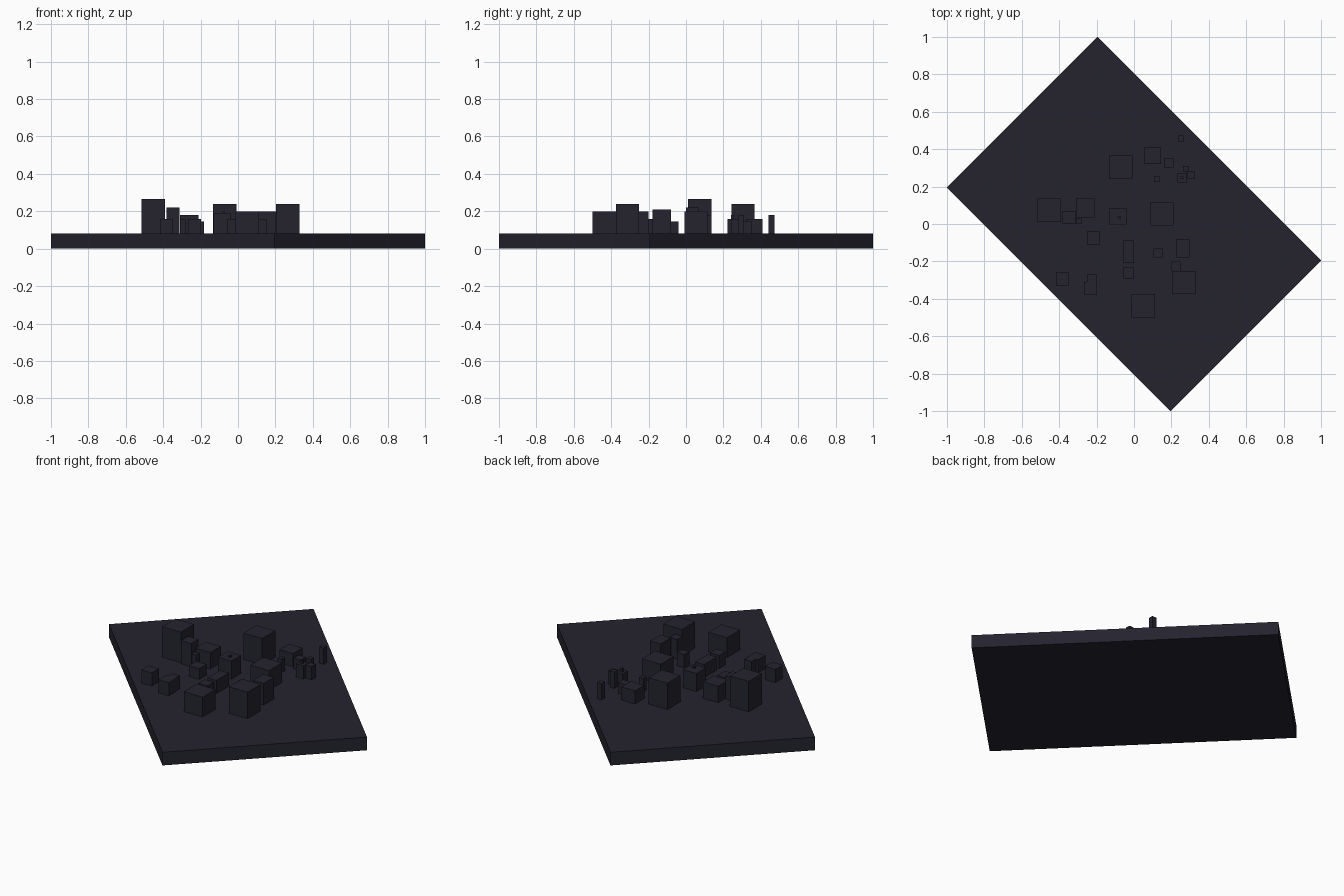
import bpy
import bmesh
from mathutils import Matrix, Vector
from math import radians

cube = bpy.data.objects.get("Cube")
if cube:
    bpy.data.objects.remove(cube, do_unlink=True)


def make_material(name, rgb):
    mat = bpy.data.materials.new(name)
    mat.use_nodes = True
    colour = (*rgb, 1)
    mat.diffuse_color = colour
    shader = mat.node_tree.nodes["Principled BSDF"]
    shader.inputs["Base Color"].default_value = colour
    return mat


slate = make_material("dark slate", (0.018, 0.017, 0.028))


def box(name, centre, size, turn=0):
    """Add one flat-shaded box, optionally turned about the vertical."""
    bm = bmesh.new()
    place = (Matrix.Translation(centre)
             @ Matrix.Rotation(radians(turn), 4, "Z")
             @ Matrix.Diagonal(Vector((*size, 1))))
    bmesh.ops.create_cube(bm, size=1, matrix=place)
    mesh = bpy.data.meshes.new(name)
    bm.to_mesh(mesh)
    bm.free()
    mesh.materials.append(slate)
    obj = bpy.data.objects.new(name, mesh)
    bpy.context.collection.objects.link(obj)


# Ground slab, turned diagonally
ground = 0.08
box("ground_slab", (0, 0, ground / 2), (1.69, 1.14, ground), -45)

# Footprint widths shared by the buildings
large = 0.125
broad = 0.09
medium = 0.07
small = 0.05
tiny = 0.03

# Roof levels shared by the buildings
squat = 0.145
low = 0.16
middle = 0.18
high = 0.2
tall = 0.22
lofty = 0.24
highest = 0.265


def building(name, x, y, width, roof, stretch=1):
    """Stand a block on the slab, reaching up to the roof level."""
    height = roof - ground
    size = (width, width * stretch, height)
    box(name, (x, y, ground + height / 2), size)


# Large buildings
building("back_large_building", -0.07, 0.305, large, lofty)
building("right_large_building", -0.453, 0.073, large, highest)
building("central_large_building", 0.15, 0.055, large, high)
building("left_large_building", 0.265, -0.313, large, lofty)
building("front_large_building", 0.05, -0.437, large, high)

# Medium buildings
building("back_medium_building", 0.1, 0.365, broad, low)
building("right_broad_building", -0.26, 0.085, broad + 0.01, middle)
building("right_tall_building", -0.348, 0.035, medium, tall)
building("central_medium_building", -0.085, 0.04, broad, middle + 0.01)
building("right_squat_building", -0.217, -0.075, medium, squat)
building("outer_medium_building", -0.382, -0.295, medium, low)
building("front_right_medium_building", -0.232, -0.345, medium, low)
building("left_medium_building", 0.262, -0.13, medium, high + 0.01, stretch=1.4)

# Small buildings
building("back_small_building", 0.186, 0.325, small, squat)
building("central_small_building", 0.128, -0.155, small, low)
building("left_small_annex", 0.224, -0.225, small, high)
building("front_right_small_annex", -0.226, -0.295, small, low)
building("long_small_building", -0.03, -0.148, small + 0.01, low, stretch=2)
building("front_small_building", -0.03, -0.262, small + 0.01, low)
building("cluster_main_building", 0.258, 0.248, small, low)

# Tiny buildings
building("cluster_left_building", 0.306, 0.26, tiny + 0.01, low)
building("cluster_back_building", 0.278, 0.295, tiny, middle)
building("lone_post_building", 0.25, 0.457, tiny, middle)
building("back_tiny_building", 0.122, 0.24, tiny, low)
building("right_tiny_annex", -0.295, 0.015, tiny, low)

# Nubs rising through two rooftops
nub = tiny / 2
building("central_roof_nub", -0.077, 0.033, nub, high)
building("cluster_roof_nub", 0.256, 0.247, nub, middle)
